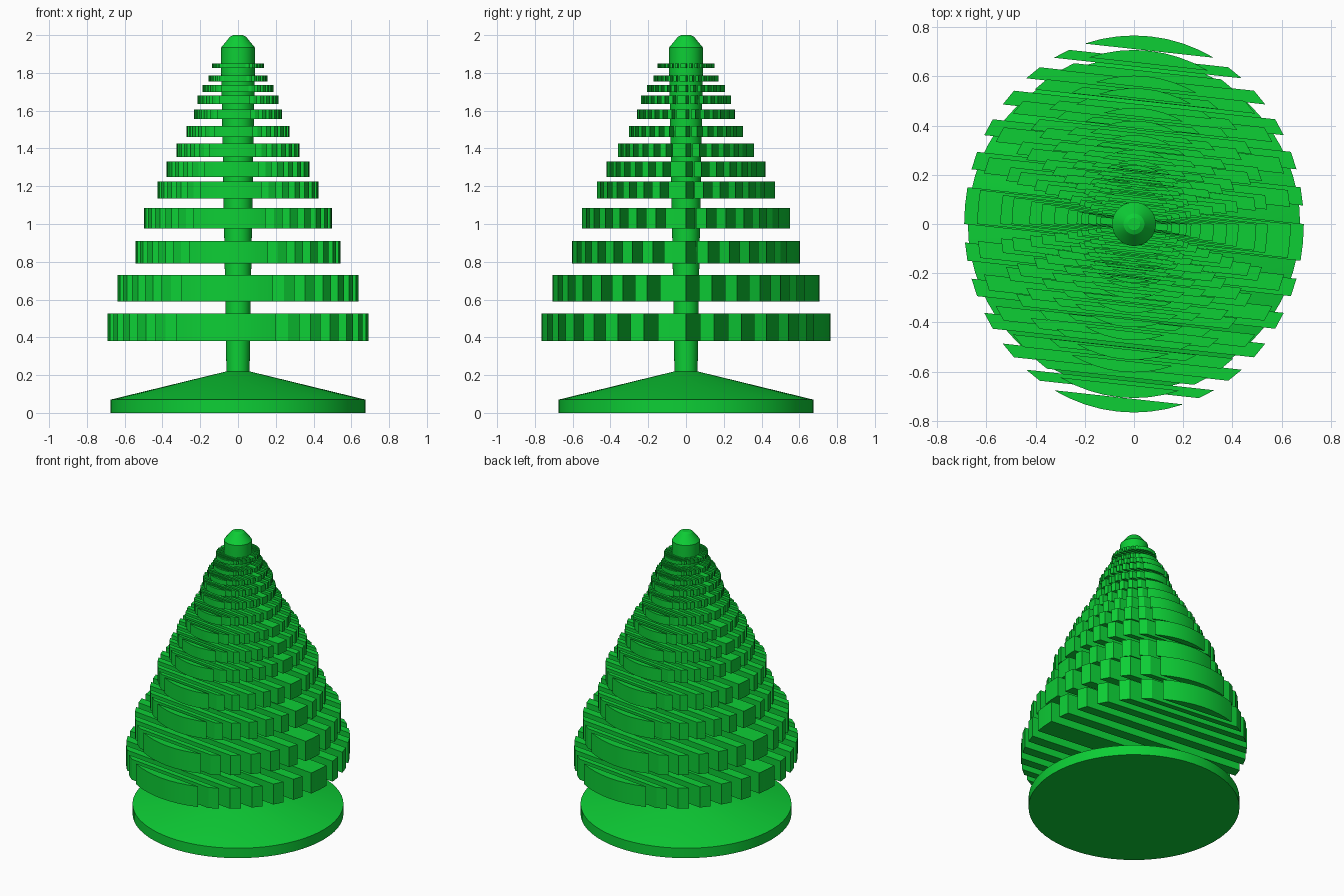
import bpy
import bmesh
import math

cube = bpy.data.objects.get("Cube")
if cube:
    bpy.data.objects.remove(cube, do_unlink=True)

green = bpy.data.materials.new("leaf_green")
green.use_nodes = True
COLOUR = (0.004, 0.62, 0.036, 1)
green.diffuse_color = COLOUR
green.node_tree.nodes["Principled BSDF"].inputs["Base Color"].default_value = COLOUR

SIDES = 64
STRETCH = 1.11  # each tier is longer in y


def finish(name, bm):
    bmesh.ops.recalc_face_normals(bm, faces=bm.faces[:])
    mesh = bpy.data.meshes.new(name)
    bm.to_mesh(mesh)
    bm.free()
    mesh.materials.append(green)
    obj = bpy.data.objects.new(name, mesh)
    bpy.context.collection.objects.link(obj)
    bpy.ops.object.select_all(action="DESELECT")
    obj.select_set(True)
    bpy.context.view_layer.objects.active = obj
    bpy.ops.object.shade_smooth_by_angle(angle=math.radians(25))


def lathe(name, profile):
    bm = bmesh.new()
    verts = [bm.verts.new((r, 0, z)) for r, z in profile]
    edges = [bm.edges.new(pair) for pair in zip(verts, verts[1:])]
    bmesh.ops.spin(bm, geom=verts + edges, cent=(0, 0, 0), axis=(0, 0, 1),
                   angle=math.tau, steps=SIDES)
    bmesh.ops.remove_doubles(bm, verts=bm.verts[:], dist=0.0005)
    finish(name, bm)


def prism(bm, indices, radius, low, high):
    """Extrude the polygon through the given points of the tier's oval."""
    points = []
    for i in indices:
        a = math.tau * i / SIDES
        points.append((radius * math.cos(a), radius * STRETCH * math.sin(a)))
    bottom = [bm.verts.new((x, y, low)) for x, y in points]
    top = [bm.verts.new((x, y, high)) for x, y in points]
    bm.faces.new(bottom[::-1])
    bm.faces.new(top)
    for i in range(len(points)):
        j = (i + 1) % len(points)
        bm.faces.new((bottom[i], bottom[j], top[j], top[i]))


def tier(name, radius, low, high):
    bm = bmesh.new()
    # Middle slat
    prism(bm, [-2, -1, 0, 30, 31, 32], radius, low, high)
    for turn in (0, SIDES // 2):
        # Thin slats, each joining one oval segment to the opposite one
        for k in range(2, 12, 2):
            slat = [k - 1, k, 30 - k, 31 - k]
            prism(bm, [i + turn for i in slat], radius, low, high)
        # Rounded end piece
        prism(bm, [i + turn for i in range(11, 20)], radius, low, high)
    finish(name, bm)


# Base and trunk
lathe("base", [(0, 0), (0.675, 0), (0.675, 0.07), (0.06, 0.22), (0, 0.22)])
lathe("trunk", [(0, 0.2), (0.061, 0.2), (0.074, 1.0), (0.085, 1.6), (0.089, 1.8),
                (0.089, 1.935), (0.042, 1.992), (0.025, 2.0), (0, 2.0)])

# Slatted branch tiers: radius, bottom, top
TIERS = [
    (0.69, 0.38, 0.525), (0.637, 0.59, 0.73), (0.543, 0.79, 0.91),
    (0.497, 0.975, 1.085), (0.425, 1.135, 1.225), (0.378, 1.25, 1.33),
    (0.325, 1.355, 1.425), (0.272, 1.46, 1.52), (0.233, 1.555, 1.605),
    (0.215, 1.635, 1.68), (0.187, 1.70, 1.735), (0.155, 1.755, 1.785),
    (0.137, 1.825, 1.85),
]
for n, (radius, low, high) in enumerate(TIERS, 1):
    tier(f"branch_tier_{n}", radius, low, high)
